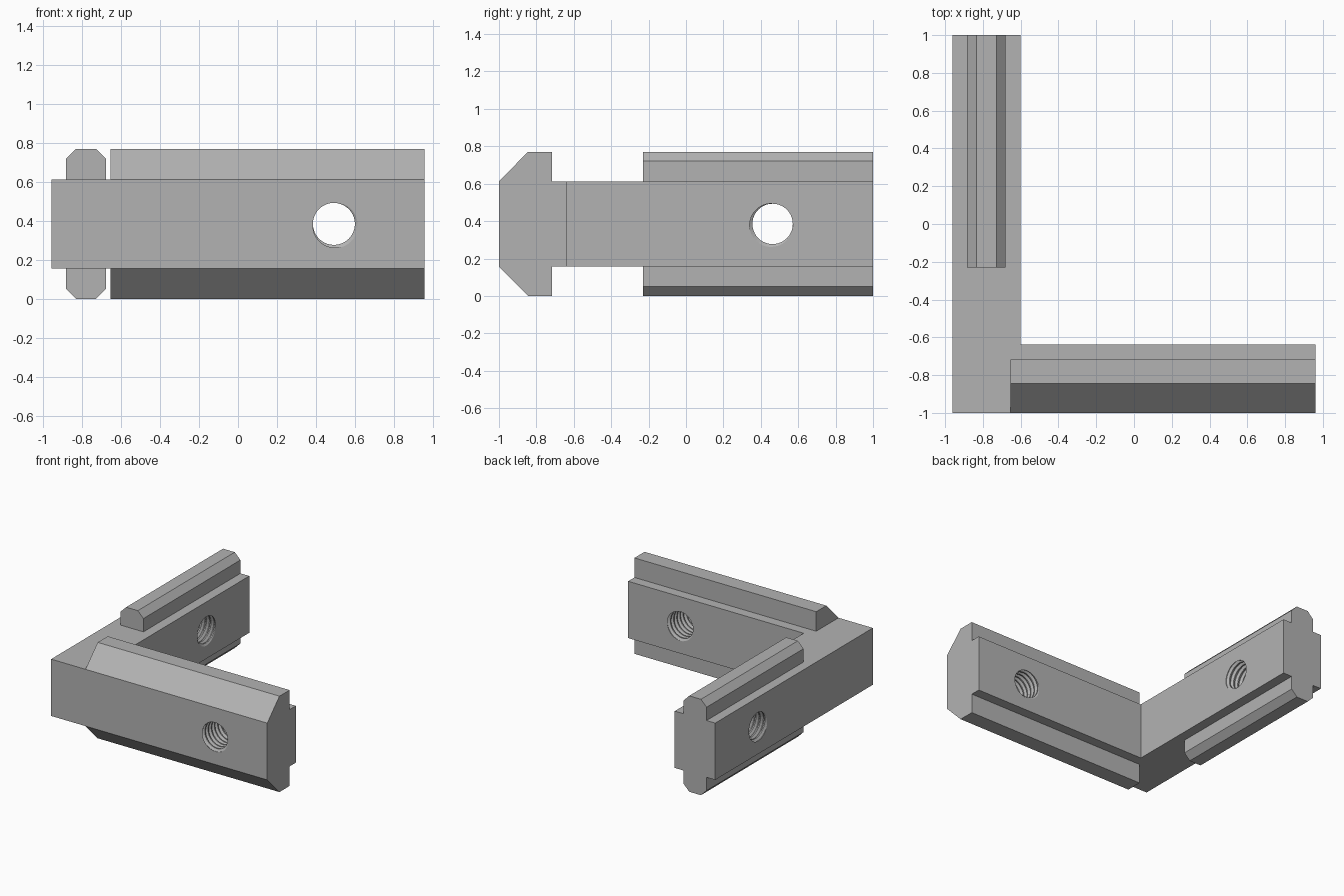
import bpy, bmesh, math
from mathutils import Vector, Matrix

if "Cube" in bpy.data.objects:
    bpy.data.objects.remove(bpy.data.objects["Cube"])

TOP, LOW, HIGH = 0.77, 0.157, 0.613
MID = TOP / 2

steel = bpy.data.materials.new("grey steel")
steel.use_nodes = True
grey = (0.45, 0.45, 0.45, 1)
steel.diffuse_color = grey
steel.node_tree.nodes["Principled BSDF"].inputs["Base Color"].default_value = grey


def make_object(name, bm):
    bmesh.ops.recalc_face_normals(bm, faces=bm.faces)
    mesh = bpy.data.meshes.new(name)
    bm.to_mesh(mesh)
    bm.free()
    mesh.materials.append(steel)
    obj = bpy.data.objects.new(name, mesh)
    bpy.context.collection.objects.link(obj)
    return obj


def prism(name, profile, along):
    """Extrude a closed 3D profile by a vector."""
    bm = bmesh.new()
    face = bm.faces.new([bm.verts.new(p) for p in profile])
    ext = bmesh.ops.extrude_face_region(bm, geom=[face])["geom"]
    verts = [v for v in ext if isinstance(v, bmesh.types.BMVert)]
    bmesh.ops.translate(bm, verts=verts, vec=Vector(along))
    return make_object(name, bm)


def thread_cutter(name, matrix, turns=13, sides=40, pitch=0.04):
    """Helical screw solid along z: crest and root flats joined by flanks."""
    profile = [(0, 0.108), (0.25, 0.108), (0.56, 0.126), (0.69, 0.126)]
    rows = len(profile)
    total = turns * rows
    bm = bmesh.new()
    grid = []
    for j in range(total + rows + 1):
        offset, radius = profile[j % rows]
        grid.append([])
        for i in range(sides):
            a = math.tau * i / sides
            z = pitch * (j // rows + offset + i / sides - (turns + 1) / 2)
            grid[j].append(bm.verts.new((radius * math.cos(a), radius * math.sin(a), z)))

    def vert(i, j):
        return grid[j][i] if i < sides else grid[j + rows][0]

    for j in range(total):
        for i in range(sides):
            bm.faces.new((vert(i, j), vert(i + 1, j), vert(i + 1, j + 1), vert(i, j + 1)))
    # Close both ends with fans
    bmesh.ops.delete(bm, geom=[v for v in bm.verts if not v.link_faces], context='VERTS')
    rim = [e for e in bm.edges if e.is_boundary]
    hubs = {s: bm.verts.new((0, 0, s * pitch * turns / 2)) for s in (-1, 1)}
    for e in rim:
        mid_z = (e.verts[0].co.z + e.verts[1].co.z) / 2
        bm.faces.new((e.verts[0], e.verts[1], hubs[1 if mid_z > 0 else -1]))
    bm.transform(matrix)
    return make_object(name, bm)


def combine(target, tool, operation):
    mod = target.modifiers.new(tool.name, 'BOOLEAN')
    mod.object, mod.operation, mod.solver = tool, operation, 'EXACT'
    bpy.context.view_layer.objects.active = target
    bpy.ops.object.modifier_apply(modifier=mod.name)
    bpy.data.objects.remove(tool)


# L-shaped plate
corner = [(-0.96, -1), (0.96, -1), (0.96, -0.637), (-0.6, -0.637), (-0.6, 1), (-0.96, 1)]
bracket = prism("corner_bracket", [(x, y, LOW) for x, y in corner], (0, 0, HIGH - LOW))

# Wide bevelled rail on the front arm
wide = [(-1, LOW), (-0.845, 0), (-0.717, 0), (-0.717, TOP), (-0.845, TOP), (-1, HIGH)]
front_rail = prism("front_rail", [(-0.655, y, z) for y, z in wide], (1.615, 0, 0))

# Narrow chamfered rail on the side arm
l, r, c = -0.883, -0.679, 0.05
narrow = [(l, c), (l + c, 0), (r - c, 0), (r, c),
          (r, TOP - c), (r - c, TOP), (l + c, TOP), (l, TOP - c)]
side_rail = prism("side_rail", [(x, -0.23, z) for x, z in narrow], (0, 1.23, 0))

for rail in (front_rail, side_rail):
    combine(bracket, rail, 'UNION')

# Threaded holes through both arms
holes = [("front_thread", (0.493, -0.82, MID), Matrix.Rotation(math.pi / 2, 4, 'X')),
         ("side_thread", (-0.78, 0.463, MID), Matrix.Rotation(math.pi / 2, 4, 'Y'))]
for name, centre, turn in holes:
    combine(bracket, thread_cutter(name, Matrix.Translation(centre) @ turn), 'DIFFERENCE')
